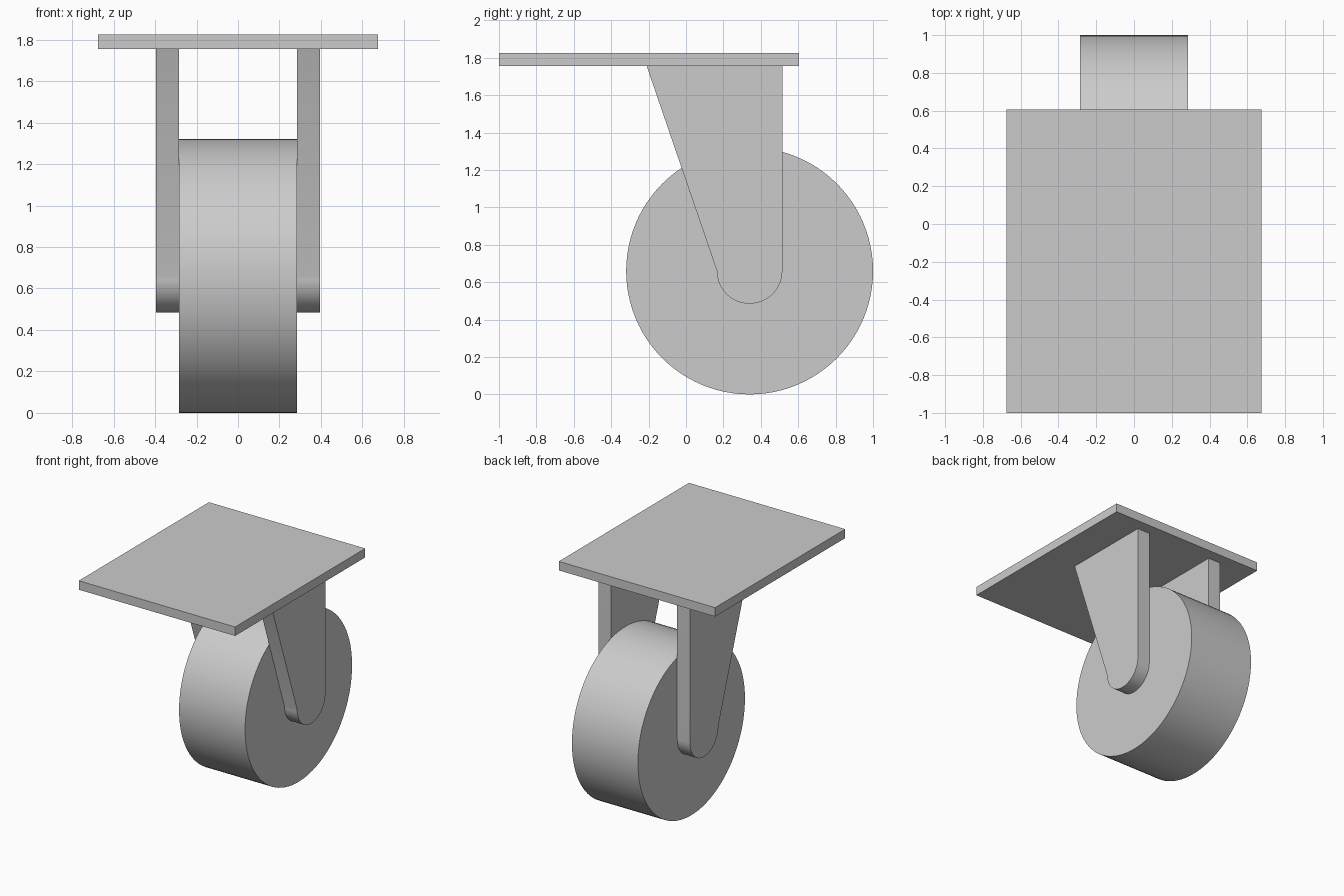
import bpy
import bmesh
from math import pi, sin, cos, radians

default = bpy.data.objects.get("Cube")
if default:
    bpy.data.objects.remove(default, do_unlink=True)

AXLE_Y, AXLE_Z = 0.34, 0.66
WHEEL_R, WHEEL_HALF = 0.66, 0.285
PLATE_BOTTOM, PLATE_TOP = 1.755, 1.825

grey = bpy.data.materials.new("plain grey")
grey.use_nodes = True
colour = (0.6, 0.6, 0.6, 1)
grey.diffuse_color = colour
grey.node_tree.nodes["Principled BSDF"].inputs["Base Color"].default_value = colour


def extrude_along_x(name, profile, x0, x1):
    """Solid made from a (y, z) profile swept from x0 to x1."""
    bm = bmesh.new()
    face = bm.faces.new([bm.verts.new((x0, y, z)) for y, z in profile])
    swept = bmesh.ops.extrude_face_region(bm, geom=[face])["geom"]
    verts = [v for v in swept if isinstance(v, bmesh.types.BMVert)]
    bmesh.ops.translate(bm, verts=verts, vec=(x1 - x0, 0, 0))
    bmesh.ops.recalc_face_normals(bm, faces=bm.faces)
    mesh = bpy.data.meshes.new(name)
    bm.to_mesh(mesh)
    bm.free()
    mesh.materials.append(grey)
    obj = bpy.data.objects.new(name, mesh)
    bpy.context.collection.objects.link(obj)
    bpy.ops.object.select_all(action="DESELECT")
    obj.select_set(True)
    bpy.context.view_layer.objects.active = obj
    bpy.ops.object.shade_smooth_by_angle(angle=radians(30))
    return obj


def arc(radius, start, sweep, steps):
    """Points on a circle around the axle."""
    angles = [start + sweep * i / steps for i in range(steps + 1)]
    return [(AXLE_Y + radius * cos(a), AXLE_Z + radius * sin(a)) for a in angles]


# Mounting plate
plate = [(-1, PLATE_BOTTOM), (0.605, PLATE_BOTTOM), (0.605, PLATE_TOP), (-1, PLATE_TOP)]
extrude_along_x("mounting_plate", plate, -0.675, 0.675)

# Wheel
extrude_along_x("wheel", arc(WHEEL_R, 0, 2 * pi, 96)[:-1], -WHEEL_HALF, WHEEL_HALF)

# Fork arms: slanted front, upright back, rounded around the axle
arm = [(0.515, PLATE_BOTTOM), (-0.21, PLATE_BOTTOM)] + arc(0.175, pi, pi, 32)
for name, side in (("left_fork_arm", 1), ("right_fork_arm", -1)):
    extrude_along_x(name, arm, side * WHEEL_HALF, side * 0.395)
